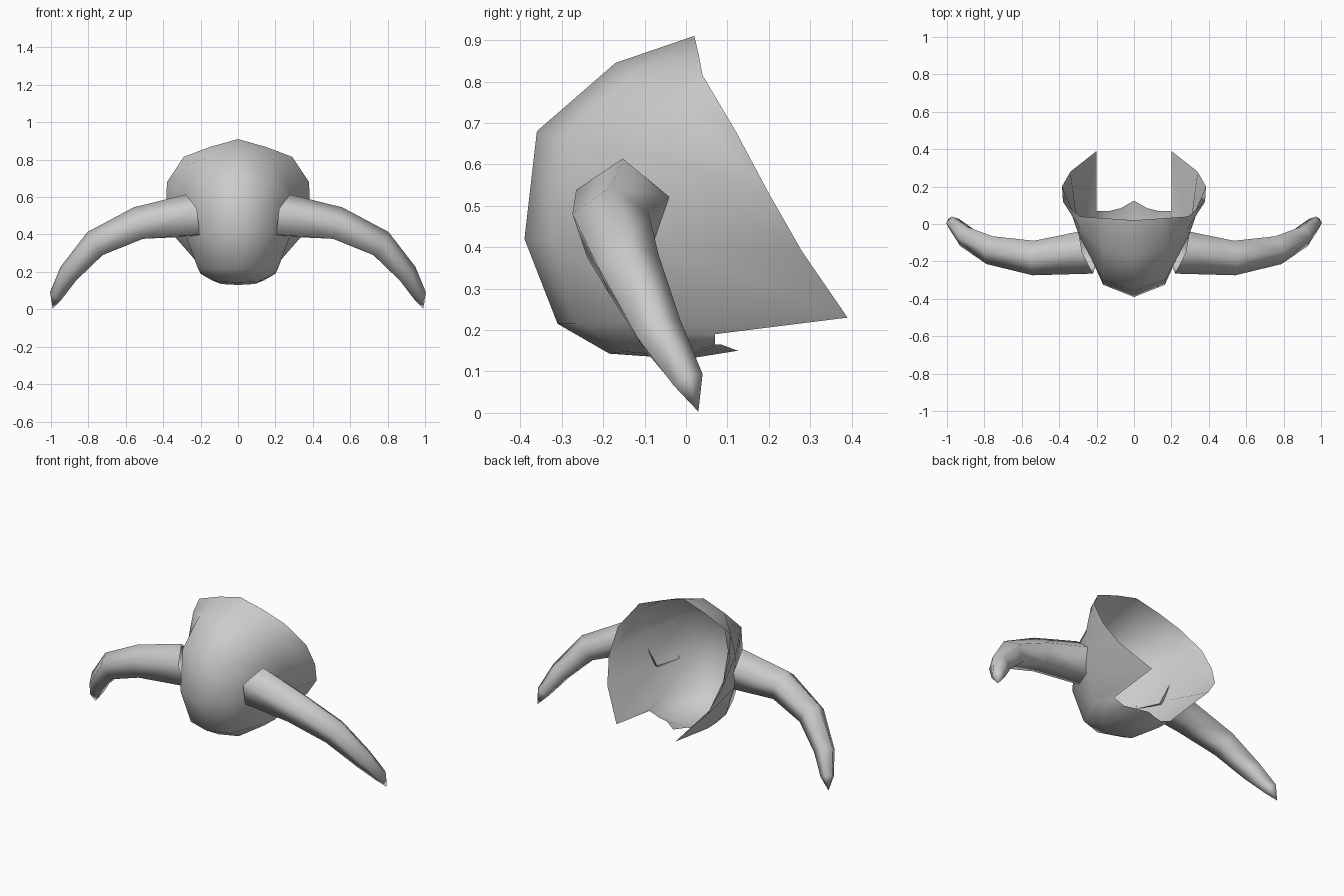
import bpy, bmesh, math
from mathutils import Vector

if "Cube" in bpy.data.objects:
    bpy.data.objects.remove(bpy.data.objects["Cube"])


def finish(name, bm, merge, angle):
    """Turn a right-half bmesh into a smooth, mirrored object."""
    me = bpy.data.meshes.new(name)
    bm.to_mesh(me)
    bm.free()
    ob = bpy.data.objects.new(name, me)
    bpy.context.collection.objects.link(ob)
    mir = ob.modifiers.new("mirror", 'MIRROR')
    mir.use_mirror_merge = merge
    bpy.ops.object.select_all(action='DESELECT')
    ob.select_set(True)
    bpy.context.view_layer.objects.active = ob
    bpy.ops.object.modifier_apply(modifier="mirror")
    bpy.ops.object.shade_smooth_by_angle(angle=math.radians(angle))
    return ob


# Open shell: rows from crown to chin, each from the front midline to the rim
rows = [
    [(0, .02, .91), (.15, .03, .868), (.29, .04, .815), (.29, .04, .815)],
    [(0, -.17, .845), (.165, -.14, .81), (.29, -.02, .76), (.38, .12, .68)],
    [(0, -.36, .68), (.17, -.295, .665), (.295, -.06, .61), (.385, .20, .53)],
    [(0, -.39, .42), (.165, -.325, .42), (.285, -.06, .41), (.34, .28, .39)],
    [(0, -.31, .215), (.135, -.265, .215), (.215, -.08, .22), (.20, .39, .23)],
    [(0, -.185, .143), (.11, -.15, .148), (.19, -.02, .185), (.20, .07, .19)],
    [(0, 0, .13), (.09, 0, .135), (.14, .04, .155), (.20, .07, .19)],
    [(0, .125, .15), (.07, .085, .165), (.13, .07, .165), (.20, .07, .19)],
]
bm = bmesh.new()
grid = [[bm.verts.new(p) for p in row] for row in rows]
for a, b in zip(grid, grid[1:]):
    for c in range(3):
        bm.faces.new((a[c], b[c], b[c + 1], a[c + 1]))
bmesh.ops.remove_doubles(bm, verts=bm.verts, dist=0.0005)
bmesh.ops.dissolve_degenerate(bm, edges=bm.edges, dist=0.0005)
finish("shell", bm, True, 65)

# Horns: five-sided rings along a drooping path, open at the root
SIDES = 5
path = [((.250, -.153, .492), .125), ((.53, -.182, .452), .097),
        ((.757, -.14, .348), .081), ((.900, -.065, .19), .061),
        ((.968, .005, .075), .040)]
tip = Vector((.991, .03, .003))
pts = [Vector(p) for p, _ in path]
bm = bmesh.new()
rings = []
for i, (p, r) in enumerate(path):
    if i == 0:
        t = Vector((1, -.36, -.22))
    else:
        nxt = pts[i + 1] if i + 1 < len(pts) else tip
        t = (nxt - pts[i]).normalized() + (pts[i] - pts[i - 1]).normalized()
    t.normalize()
    side = Vector((0, 1, 0))
    side = (side - t * side.dot(t)).normalized()
    up = t.cross(side)
    ring = []
    for k in range(SIDES):
        a = math.tau * k / SIDES + math.pi / 2
        ring.append(bm.verts.new(pts[i] + r * (side * math.cos(a) + up * math.sin(a))))
    rings.append(ring)
for a, b in zip(rings, rings[1:]):
    for k in range(SIDES):
        j = (k + 1) % SIDES
        bm.faces.new((a[k], a[j], b[j], b[k]))
apex = bm.verts.new(tip)
for k in range(SIDES):
    bm.faces.new((rings[-1][k], rings[-1][(k + 1) % SIDES], apex))
bmesh.ops.recalc_face_normals(bm, faces=bm.faces)
finish("horns", bm, False, 85)
